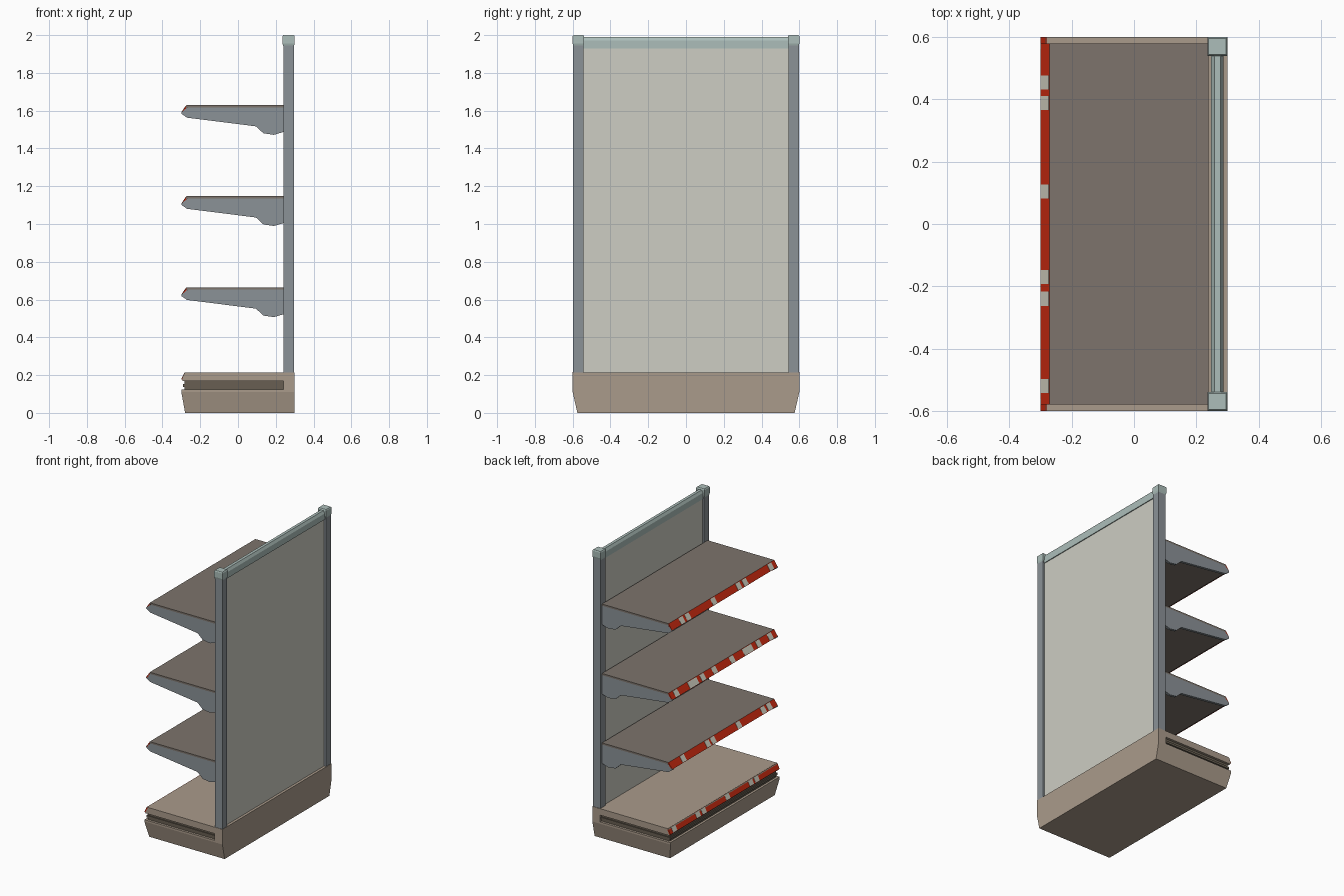
import bpy, bmesh, math

if "Cube" in bpy.data.objects:
    bpy.data.objects.remove(bpy.data.objects["Cube"])


def material(name, r, g, b):
    m = bpy.data.materials.new(name)
    lin = [((c / 255 + 0.055) / 1.055) ** 2.4 for c in (r, g, b)]
    m.diffuse_color = (*lin, 1)
    m.use_nodes = True
    m.node_tree.nodes["Principled BSDF"].inputs["Base Color"].default_value = m.diffuse_color
    return m


PANEL = material("off_white_panel", 205, 205, 195)
STEEL = material("grey_steel", 139, 146, 151)
CAP = material("pale_green_trim", 172, 190, 186)
BASE = material("tan_base", 170, 155, 139)
BOARD = material("dark_taupe_shelf", 125, 116, 108)
RED = material("red_strip", 202, 42, 16)
TAG = material("pale_tag", 208, 207, 192)
GROOVE = material("dark_brown_groove", 104, 95, 82)


def finish(name, bm, mat):
    bmesh.ops.recalc_face_normals(bm, faces=bm.faces)
    me = bpy.data.meshes.new(name)
    bm.to_mesh(me)
    bm.free()
    me.materials.append(mat)
    ob = bpy.data.objects.new(name, me)
    bpy.context.collection.objects.link(ob)
    return ob


def loft(name, rings, mat):
    """Join equal-sized rings of points and close both ends."""
    bm = bmesh.new()
    vs = [[bm.verts.new(p) for p in ring] for ring in rings]
    n = len(vs[0])
    for a, b in zip(vs, vs[1:]):
        for i in range(n):
            j = (i + 1) % n
            bm.faces.new((a[i], a[j], b[j], b[i]))
    bm.faces.new(vs[0])
    bm.faces.new(vs[-1])
    return finish(name, bm, mat)


def extrude_y(name, profile, y0, y1, mat):
    return loft(name, [[(x, y, z) for x, z in profile] for y in (y0, y1)], mat)


def rect(x0, x1, y0, y1, z):
    return [(x0, y0, z), (x1, y0, z), (x1, y1, z), (x0, y1, z)]


def box(name, x0, x1, y0, y1, z0, z1, mat):
    return loft(name, [rect(x0, x1, y0, y1, z0), rect(x0, x1, y0, y1, z1)], mat)


def slope_plate(name, low, high, t0, t1, d0, d1, y0, y1, mat):
    """Thin plate lying on the sloped front edge, from depth d0 to d1 outwards."""
    dx, dz = high[0] - low[0], high[1] - low[1]
    l = math.hypot(dx, dz)
    nx, nz = -dz / l, dx / l
    pts = [(low[0] + dx * t + nx * d, low[1] + dz * t + nz * d)
           for t, d in ((t0, d0), (t1, d0), (t1, d1), (t0, d1))]
    return extrude_y(name, pts, y0, y1, mat)


def price_strip(prefix, low, high, half, tags):
    slope_plate(prefix + "_red_strip", low, high, 0, 1, -0.008, 0, -half, half, RED)
    for i, (y, w) in enumerate(tags):
        slope_plate(f"{prefix}_tag_{i + 1}", low, high, 0.06, 0.94, -0.001, 0.0015,
                    y - w / 2, y + w / 2, TAG)


# Base: tapered plinth, recessed groove with a rib, top slab, full-height back
loft("base_plinth", [rect(-0.28, 0.30, -0.575, 0.575, 0),
                     rect(-0.30, 0.30, -0.60, 0.60, 0.11),
                     rect(-0.30, 0.30, -0.60, 0.60, 0.123)], BASE)
box("base_groove", -0.284, 0.25, -0.584, 0.584, 0.12, 0.175, GROOVE)
box("base_groove_rib", -0.291, 0.24, -0.591, 0.591, 0.137, 0.152, GROOVE)
extrude_y("base_top_slab", [(-0.293, 0.17), (0.24, 0.17), (0.24, 0.215),
                            (-0.282, 0.215), (-0.293, 0.187)], -0.60, 0.60, BASE)
box("base_back", 0.24, 0.30, -0.60, 0.60, 0.12, 0.215, BASE)
W = 0.045
price_strip("base", (-0.30, 0.178), (-0.281, 0.2155), 0.60,
            [(y, W) for y in (0.545, 0.285, 0.22, -0.04, -0.297, -0.36)])

# Back panel and top rail
box("back_panel", 0.252, 0.282, -0.55, 0.55, 0.20, 1.94, PANEL)
extrude_y("top_rail", [(0.248, 1.93), (0.288, 1.93), (0.288, 1.972), (0.278, 1.99),
                       (0.258, 1.99), (0.248, 1.972)], -0.55, 0.55, CAP)

# Posts with caps
for side, s in (("left", -1), ("right", 1)):
    ya, yb = sorted((s * 0.543, s * 0.597))
    box(f"{side}_post", 0.24, 0.297, ya, yb, 0.20, 1.95, STEEL)
    ya, yb = sorted((s * 0.54, s * 0.60))
    rings = [rect(0.236 + i, 0.30 - i, ya + i, yb - i, z)
             for i, z in ((0.004, 1.94), (0, 1.955), (0, 1.994), (0.004, 2.0))]
    loft(f"{side}_post_cap", rings, CAP)

# Shelves: board, end brackets, red front strip with tags
shelf_tags = [
    [(0.44, W), (0.17, W), (0.11, W), (-0.17, W), (-0.44, W), (-0.505, W)],
    [(0.515, W), (0.33, 0.1), (0.225, W), (0.097, W), (-0.097, W), (-0.27, 0.1),
     (-0.387, W), (-0.515, W)],
    [(0.455, W), (0.388, W), (0.105, W), (-0.17, W), (-0.24, W), (-0.52, W)],
]
for k, tags in enumerate(shelf_tags):
    z = 0.665 + k * 0.4825
    name = f"shelf_{k + 1}"
    extrude_y(name + "_board", [(-0.267, z - 0.012), (0.24, z - 0.012), (0.24, z - 0.062),
                                (-0.27, z - 0.062), (-0.295, z - 0.043)],
              -0.566, 0.566, BOARD)
    extrude_y(name + "_top_sheet", [(-0.272, z), (0.24, z), (0.24, z - 0.012),
                                    (-0.275, z - 0.012)], -0.58, 0.58, BOARD)
    bracket = [(-0.267, z - 0.012), (0.24, z - 0.012), (0.24, z - 0.143),
               (0.19, z - 0.158), (0.135, z - 0.15), (0.095, z - 0.113),
               (-0.27, z - 0.067), (-0.30, z - 0.046), (-0.30, z - 0.04)]
    for side, s in (("left", -1), ("right", 1)):
        extrude_y(f"{name}_{side}_bracket", bracket, s * 0.562, s * 0.58, STEEL)
    price_strip(name, (-0.30, z - 0.041), (-0.272, z), 0.58, tags)
